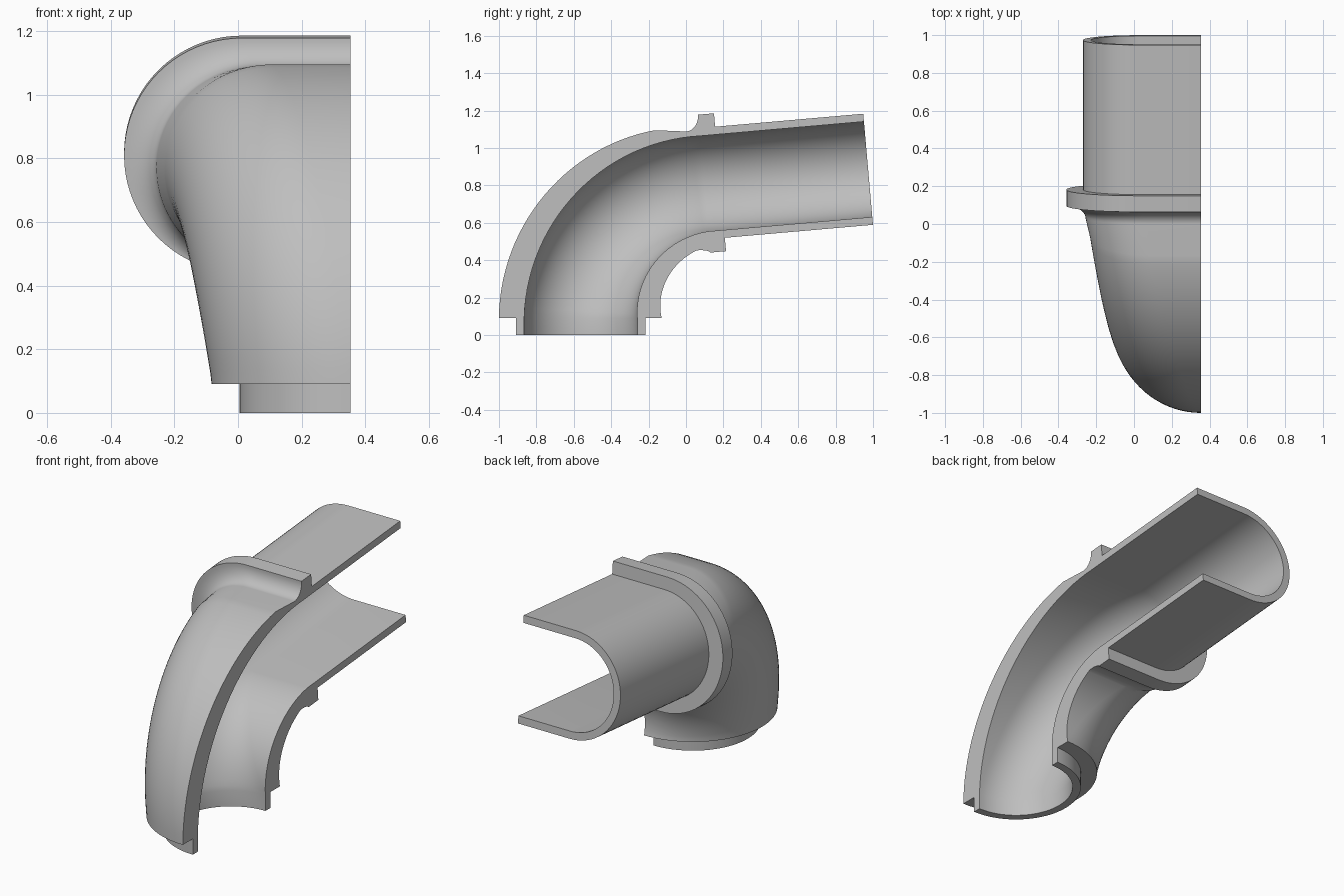
import bpy, bmesh
from math import sin, cos, pi, radians

cube = bpy.data.objects.get("Cube")
if cube:
    bpy.data.objects.remove(cube, do_unlink=True)

CUT_X = 0.354                    # plane of the lengthwise cut
BEND = radians(85)               # angle turned by the elbow
PIVOT = (0.159, 0.09)            # bend centre in the y-z plane
RADIUS = 0.722                   # bend radius of the bore
TUBE_END = 0.881                 # length of the straight tube
ARC_STEPS, BEND_STEPS, FILLET_STEPS = 40, 28, 10


def section(origin, angle, high, low, width):
    """Half-stadium ring, from the upper cut edge to the lower one."""
    mid, half = (high + low) / 2, (high - low) / 2
    flat = max(width - half, 0.002)
    profile = [(0, half)]
    for i in range(ARC_STEPS + 1):
        a = pi * i / ARC_STEPS
        profile.append((flat + half * sin(a), half * cos(a)))
    profile.append((0, -half))
    return [(CUT_X - u, origin[0] - (mid + v) * cos(angle),
             origin[1] + (mid + v) * sin(angle)) for u, v in profile]


def base_ring(z, radius, centre):
    return section((PIVOT[0], z), 0, centre + radius, centre - radius, radius)


def tube_ring(s, high, low, width):
    origin = (PIVOT[0] - RADIUS * cos(BEND) + s * sin(BEND),
              PIVOT[1] + RADIUS * sin(BEND) + s * cos(BEND))
    return section(origin, BEND, high, low, width)


def bend_ring(t, high, low, width):
    return section(PIVOT, t * BEND, high, low, width)


# Spigot at the foot
rings = [base_ring(0, 0.347, RADIUS), base_ring(PIVOT[1], 0.347, RADIUS)]

# Outer skin of the elbow, changing from round to oblong
for i in range(BEND_STEPS + 1):
    t = 0.847 * i / BEND_STEPS
    rings.append(bend_ring(t, 1.159 - 0.136 * t ** 1.7,
                           0.289 + 0.1 * t, 0.435 + 0.18 * t))

# Concave fillet rising into the flange
for i in range(FILLET_STEPS + 1):
    a = pi / 2 * i / FILLET_STEPS
    k = 1 - cos(a)
    rings.append(tube_ring(0.07 * (sin(a) - 1), 0.286 + 0.084 * k,
                           -0.352 - 0.018 * k, 0.61 + 0.102 * k))

# Flange rim and straight tube
rings.append(tube_ring(0.086, 0.37, -0.37, 0.712))
rings.append(tube_ring(0.086, 0.298, -0.298, 0.624))
rings.append(tube_ring(TUBE_END, 0.298, -0.298, 0.624))

# Bore, running back down to the foot
rings.append(tube_ring(TUBE_END, 0.256, -0.256, 0.582))
for i in range(BEND_STEPS, -1, -1):
    t = i / BEND_STEPS
    r = 0.3025 - 0.0465 * t
    rings.append(bend_ring(t, RADIUS + r, RADIUS - r, 0.3025 + 0.2795 * t))
rings.append(base_ring(0, 0.3025, RADIUS))

# Skin the rings and cap both cut strips
bm = bmesh.new()
loops = [[bm.verts.new(p) for p in ring] for ring in rings]
for a, b in zip(loops, loops[1:] + loops[:1]):
    for i in range(len(a) - 1):
        bm.faces.new((a[i], a[i + 1], b[i + 1], b[i]))
caps = [bm.faces.new([loop[end] for loop in loops]) for end in (0, -1)]
bmesh.ops.recalc_face_normals(bm, faces=bm.faces)
bmesh.ops.triangulate(bm, faces=caps)

mesh = bpy.data.meshes.new("pipe_elbow_half")
bm.to_mesh(mesh)
bm.free()
elbow = bpy.data.objects.new("pipe_elbow_half", mesh)
bpy.context.collection.objects.link(elbow)

grey = bpy.data.materials.new("plain_grey")
grey.use_nodes = True
colour = (0.52, 0.52, 0.52, 1)
grey.diffuse_color = colour
grey.node_tree.nodes["Principled BSDF"].inputs["Base Color"].default_value = colour
mesh.materials.append(grey)

bpy.ops.object.select_all(action="DESELECT")
elbow.select_set(True)
bpy.context.view_layer.objects.active = elbow
bpy.ops.object.shade_smooth_by_angle(angle=radians(30))
